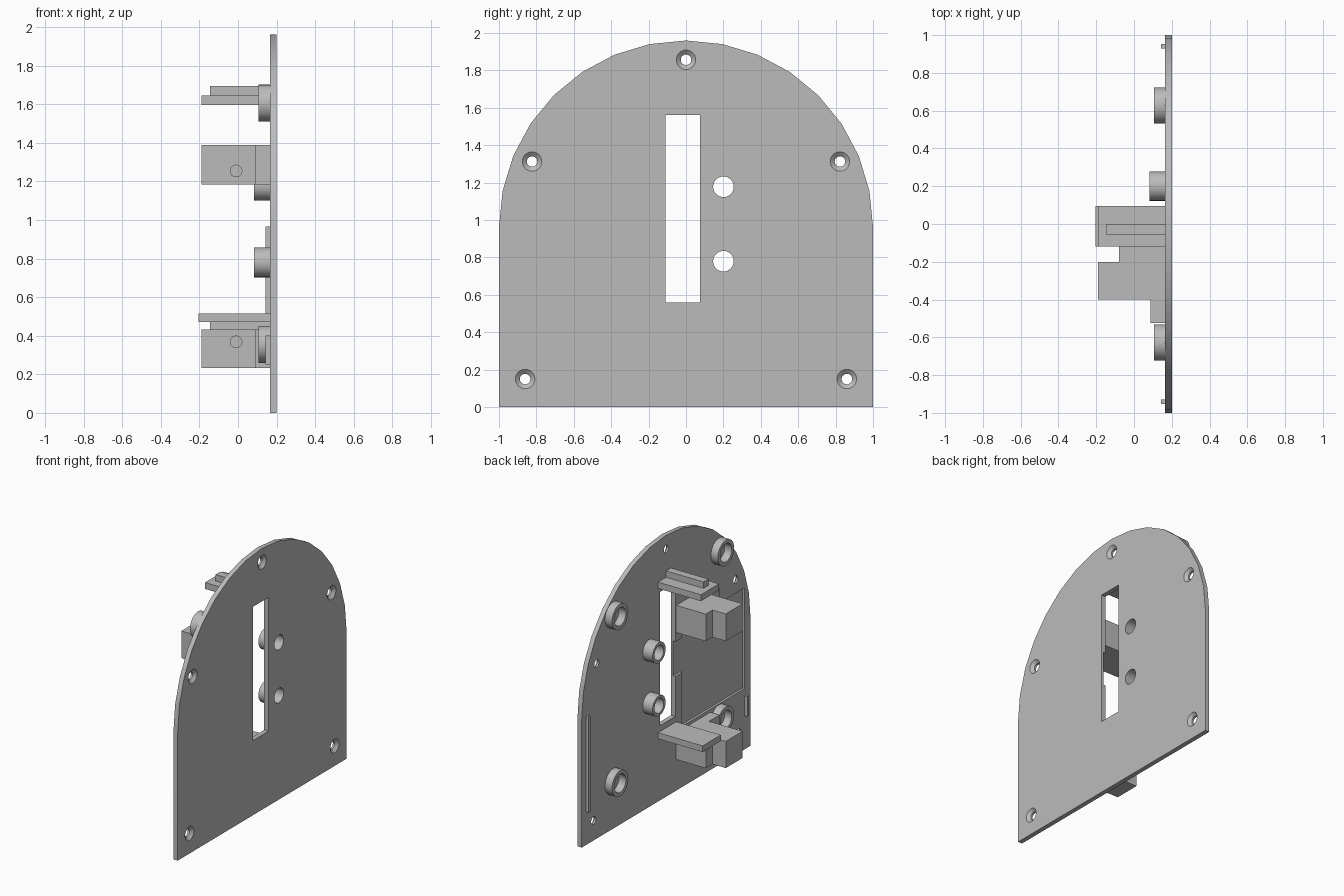
import bpy, bmesh, math
from mathutils import Matrix

cube = bpy.data.objects.get("Cube")
if cube:
    bpy.data.objects.remove(cube, do_unlink=True)

grey = bpy.data.materials.new("plain_grey")
grey.use_nodes = True
COLOUR = (0.5, 0.5, 0.5, 1)
grey.diffuse_color = COLOUR
grey.node_tree.nodes["Principled BSDF"].inputs["Base Color"].default_value = COLOUR

BACK, FACE = 0.165, 0.2      # the two sides of the panel along x


def finish(name, bm):
    bmesh.ops.recalc_face_normals(bm, faces=bm.faces)
    mesh = bpy.data.meshes.new(name)
    bm.to_mesh(mesh)
    bm.free()
    mesh.materials.append(grey)
    ob = bpy.data.objects.new(name, mesh)
    bpy.context.collection.objects.link(ob)
    return ob


def box(name, x, y, z):
    bm = bmesh.new()
    bmesh.ops.create_cube(bm, size=1)
    for v in bm.verts:
        v.co = [lo + (c + 0.5) * (hi - lo) for c, (lo, hi) in zip(v.co, (x, y, z))]
    return finish(name, bm)


def lathe(name, profile, centre, axis="X", steps=32):
    """Closed (offset, radius) profile turned about an axis through centre."""
    bm = bmesh.new()
    rings = []
    for i in range(steps):
        a = 2 * math.pi * i / steps
        rings.append([bm.verts.new((u, r * math.cos(a), r * math.sin(a))) for u, r in profile])
    n = len(profile)
    for i in range(steps):
        a, b = rings[i], rings[(i + 1) % steps]
        for j in range(n):
            bm.faces.new((a[j], a[(j + 1) % n], b[(j + 1) % n], b[j]))
    bmesh.ops.remove_doubles(bm, verts=bm.verts, dist=1e-6)
    bmesh.ops.dissolve_degenerate(bm, edges=bm.edges, dist=1e-6)
    if axis == "Y":
        bm.transform(Matrix.Rotation(math.pi / 2, 4, "Z"))
    bm.transform(Matrix.Translation(centre))
    return finish(name, bm)


def rod(name, u0, u1, r, centre, axis="X"):
    return lathe(name, [(u0, 0), (u0, r), (u1, r), (u1, 0)], centre, axis)


def select(ob):
    bpy.ops.object.select_all(action="DESELECT")
    ob.select_set(True)
    bpy.context.view_layer.objects.active = ob


def cut(ob, cutter):
    cutter.hide_render = True
    mod = ob.modifiers.new("cut", "BOOLEAN")
    mod.operation, mod.solver, mod.object = "DIFFERENCE", "EXACT", cutter
    select(ob)
    bpy.ops.object.modifier_apply(modifier=mod.name)
    bpy.data.objects.remove(cutter, do_unlink=True)


def smooth(ob):
    select(ob)
    bpy.ops.object.shade_smooth_by_angle(angle=math.radians(25))


# Arched panel: straight sides under a half circle
bm = bmesh.new()
outline = [(-1, 0), (1, 0)]
for i in range(17):
    a = math.pi * i / 16
    outline.append((math.cos(a), 0.96 + math.sin(a)))
face = bm.faces.new([bm.verts.new((BACK, y, z)) for y, z in outline])
ext = bmesh.ops.extrude_face_region(bm, geom=[face])
for v in ext["geom"]:
    if isinstance(v, bmesh.types.BMVert):
        v.co.x = FACE
panel = finish("arched_panel", bm)

# Long slot, shallow pocket on the back and its notch into the slot
cut(panel, box("slot_cutter", (0, 0.3), (-0.11, 0.075), (0.56, 1.563)))
cut(panel, box("pocket_cutter", (0.1, 0.183), (-0.93, -0.19), (0.456, 1.21)))
cut(panel, box("notch_cutter", (0.1, 0.183), (-0.25, 0), (0.86, 1.12)))

# Countersunk screw holes
sink = [(0.1, 0), (0.1, 0.028), (0.18, 0.028), (0.2, 0.052), (0.21, 0.052), (0.21, 0)]
for y, z in ((0, 1.857), (0.823, 1.313), (-0.823, 1.313), (0.86, 0.15), (-0.86, 0.15)):
    cut(panel, lathe("screw_cutter", sink, (0, y, z)))

# Two button holes, each with a sleeve behind it
for i, z in enumerate((0.78, 1.178)):
    cut(panel, rod("button_cutter", 0, 0.3, 0.055, (0, 0.2, z)))
    smooth(lathe(f"button_sleeve_{i + 1}",
                 [(0.083, 0.055), (0.083, 0.077), (BACK, 0.077), (BACK, 0.055)], (0, 0.2, z)))

# Four magnet cups
for y in (-0.627, 0.627):
    for z in (0.355, 1.605):
        side = "left" if y > 0 else "right"
        level = "upper" if z > 1 else "lower"
        smooth(lathe(f"{level}_{side}_cup",
                     [(0.107, 0.068), (0.107, 0.096), (0.168, 0.096), (0.168, 0.068)], (0, y, z)))

# Guide strips near the side edges
box("long_strip", (0.143, 0.17), (0.93, 0.952), (0.25, 0.965))
box("short_strip", (0.143, 0.17), (-0.952, -0.93), (0.25, 0.4))

# Shelves above and below the slot, ribbed on their outer sides
for name, tip, shelf_z, rib_z in (("upper", -0.19, (1.597, 1.645), (1.64, 1.693)),
                                  ("lower", -0.205, (0.47, 0.516), (0.42, 0.475))):
    box(name + "_shelf", (tip, 0.17), (-0.12, 0.095), shelf_z)
    box(name + "_shelf_rib", (-0.145, 0.17), (-0.058, 0), rib_z)

# Mounting blocks with a side foot, an inner step and a screw hole
for name, low, high, hole in (("upper", 1.185, 1.389, 1.254), ("lower", 0.233, 0.433, 0.368)):
    block = box(name + "_block", (-0.19, 0.19), (-0.4, -0.2), (low, high))
    cut(block, rod("pilot_cutter", -0.45, -0.28, 0.03, (-0.01, 0, hole), "Y"))
    box(name + "_block_foot", (0.088, 0.19), (-0.525, -0.4), (low, high))
    box(name + "_block_step", (-0.08, 0.17), (-0.2, -0.12), (low, high))

smooth(panel)
